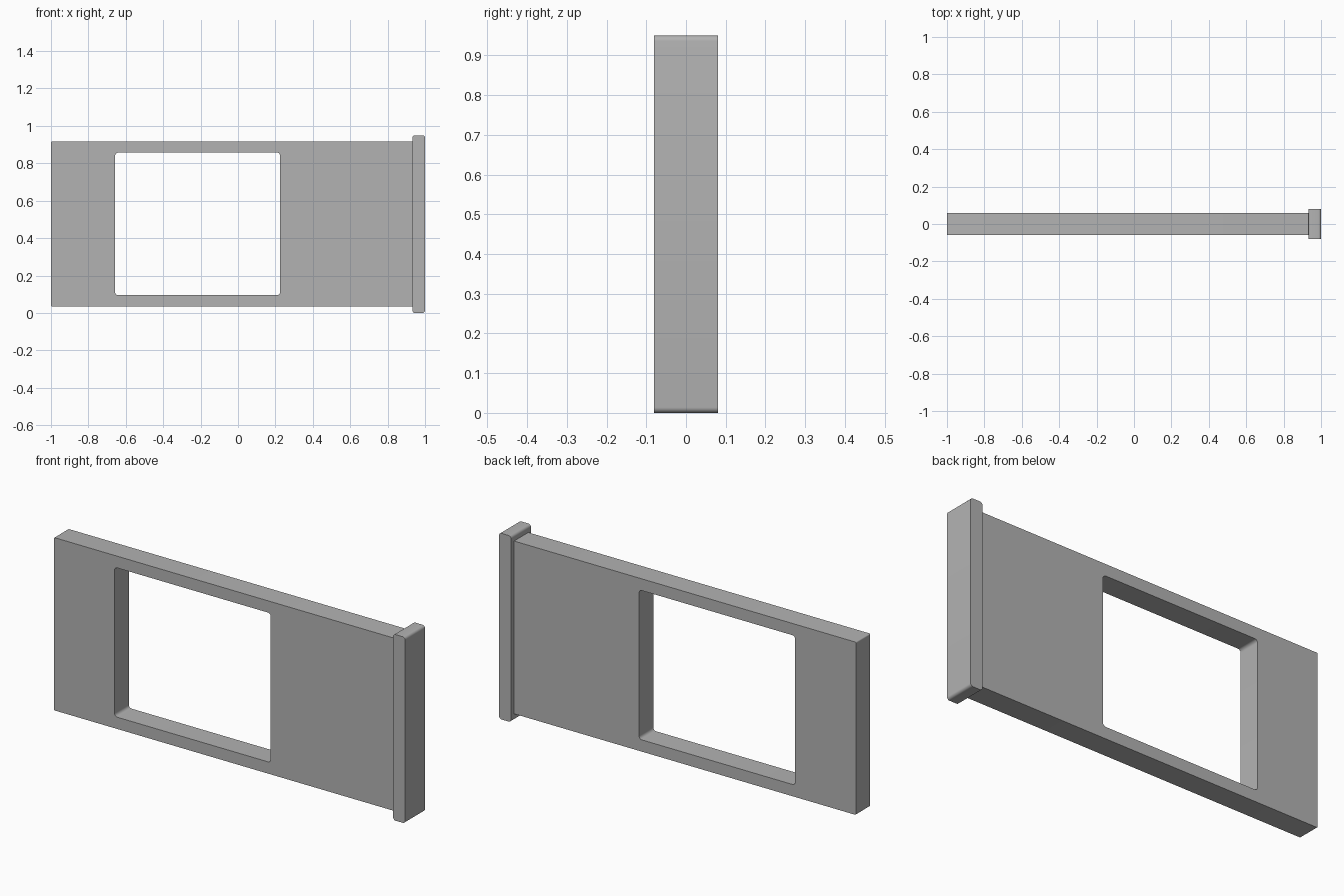
import bpy
import bmesh
from math import sin, cos, pi

old = bpy.data.objects.get("Cube")
if old:
    bpy.data.objects.remove(old, do_unlink=True)

STEPS = 5  # segments per rounded corner

grey = bpy.data.materials.new("plain grey")
grey.use_nodes = True
colour = (0.45, 0.45, 0.45, 1)
grey.diffuse_color = colour
grey.node_tree.nodes["Principled BSDF"].inputs["Base Color"].default_value = colour


def rounded_rect(x0, x1, z0, z1, r):
    """Counter-clockwise outline in x, z with rounded corners."""
    centres = [(x1 - r, z1 - r), (x0 + r, z1 - r), (x0 + r, z0 + r), (x1 - r, z0 + r)]
    return [(cx + r * cos(a), cz + r * sin(a))
            for i, (cx, cz) in enumerate(centres)
            for a in [(i + k / STEPS) * pi / 2 for k in range(STEPS + 1)]]


def prism(name, outline, depth, hole=None):
    """Extrude an outline along y, optionally with a hole of equal point count."""
    bm = bmesh.new()

    def ring(points, y):
        return [bm.verts.new((x, y, z)) for x, z in points]

    def band(a, b):
        n = len(a)
        for i in range(n):
            j = (i + 1) % n
            bm.faces.new((a[i], a[j], b[j], b[i]))

    front, back = ring(outline, -depth / 2), ring(outline, depth / 2)
    band(front, back)
    if hole:
        hole_front, hole_back = ring(hole, -depth / 2), ring(hole, depth / 2)
        band(hole_back, hole_front)
        band(hole_front, front)
        band(back, hole_back)
    else:
        bm.faces.new(front)
        bm.faces.new(back)
    bmesh.ops.recalc_face_normals(bm, faces=bm.faces)
    mesh = bpy.data.meshes.new(name)
    bm.to_mesh(mesh)
    bm.free()
    mesh.materials.append(grey)
    obj = bpy.data.objects.new(name, mesh)
    bpy.context.collection.objects.link(obj)
    bpy.ops.object.select_all(action="DESELECT")
    obj.select_set(True)
    bpy.context.view_layer.objects.active = obj
    bpy.ops.object.shade_smooth_by_angle(angle=pi / 6)
    return obj


# Flat panel with a rounded window opening
prism("panel", rounded_rect(-1, 0.935, 0.035, 0.917, 0.006), 0.115,
      hole=rounded_rect(-0.657, 0.225, 0.095, 0.857, 0.016))

# Thicker end cap
prism("end_cap", rounded_rect(0.932, 1, 0, 0.95, 0.014), 0.16)
